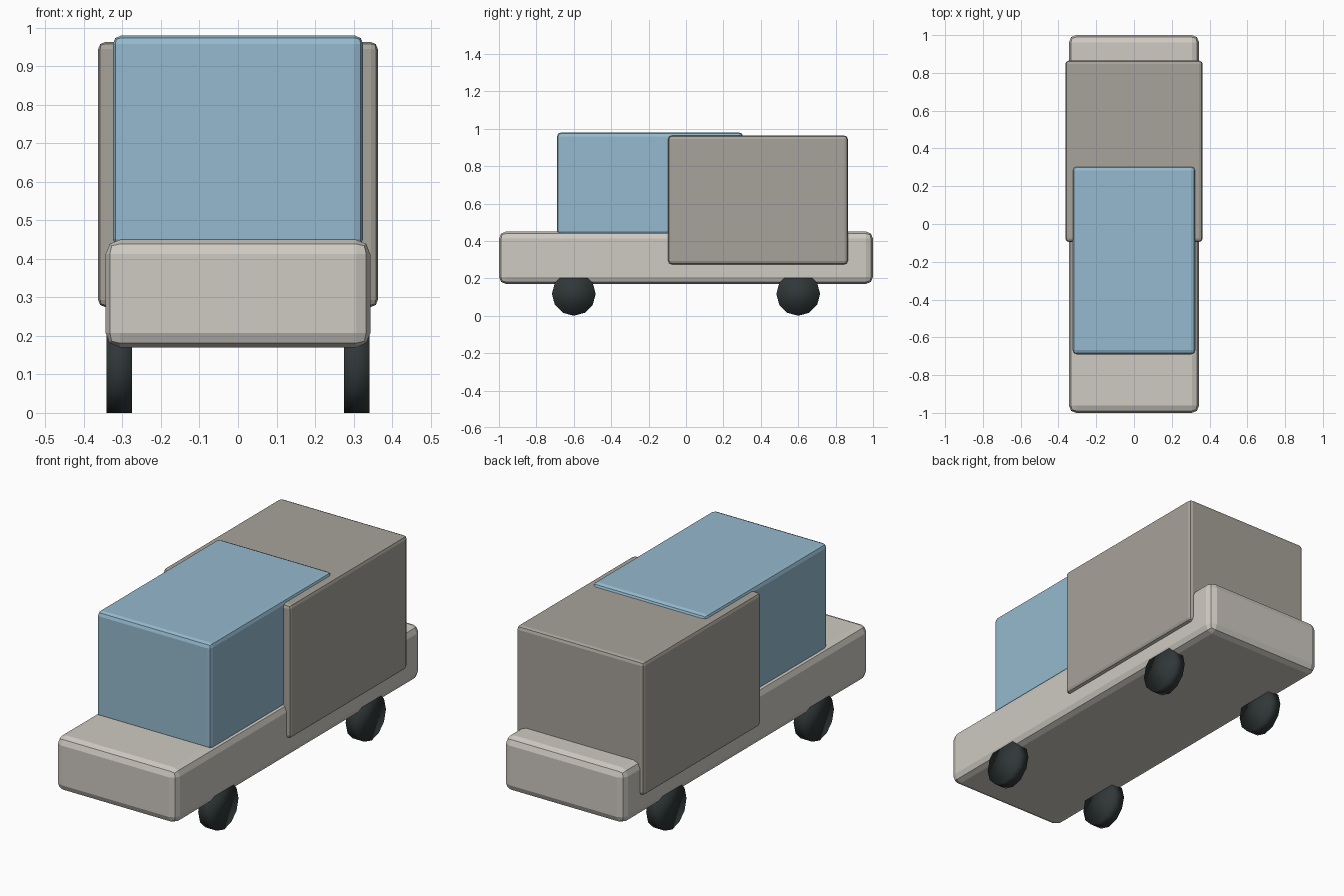
import bpy
import math

if "Cube" in bpy.data.objects:
    bpy.data.objects.remove(bpy.data.objects["Cube"])


def material(name, rgb):
    m = bpy.data.materials.new(name)
    m.diffuse_color = (*rgb, 1)
    m.use_nodes = True
    m.node_tree.nodes["Principled BSDF"].inputs["Base Color"].default_value = m.diffuse_color
    return m


cream = material("warm light grey", (0.62, 0.59, 0.54))
taupe = material("taupe grey", (0.39, 0.365, 0.325))
blue = material("glass blue", (0.30, 0.49, 0.62))
rubber = material("dark rubber", (0.03, 0.038, 0.04))


def rounded_box(name, half_width, y0, y1, z0, z1, bevel, mat):
    bpy.ops.mesh.primitive_cube_add(size=1, location=(0, (y0 + y1) / 2, (z0 + z1) / 2))
    ob = bpy.context.object
    ob.name = name
    ob.scale = (half_width * 2, y1 - y0, z1 - z0)
    bpy.ops.object.transform_apply(location=False, rotation=False, scale=True)
    mod = ob.modifiers.new("rounded edges", 'BEVEL')
    mod.width = bevel
    mod.segments = 2
    ob.data.materials.append(mat)
    return ob


# Long lower body, glazed cabin and rear cargo box
rounded_box("lower_body", 0.344, -1.0, 1.0, 0.17, 0.45, 0.038, cream)
rounded_box("cabin", 0.325, -0.69, 0.305, 0.43, 0.98, 0.022, blue)
rounded_box("cargo_box", 0.363, -0.095, 0.865, 0.275, 0.963, 0.018, taupe)

# Four smooth-shaded wheels, tucked under the body corners
for end, y in (("front", -0.6), ("rear", 0.6)):
    for side, x in (("left", -0.308), ("right", 0.308)):
        bpy.ops.mesh.primitive_cylinder_add(
            vertices=12, radius=0.117, depth=0.066,
            location=(x, y, 0.117), rotation=(0, math.pi / 2, 0))
        wheel = bpy.context.object
        wheel.name = f"{end}_{side}_wheel"
        wheel.data.materials.append(rubber)
        bpy.ops.object.shade_smooth()
